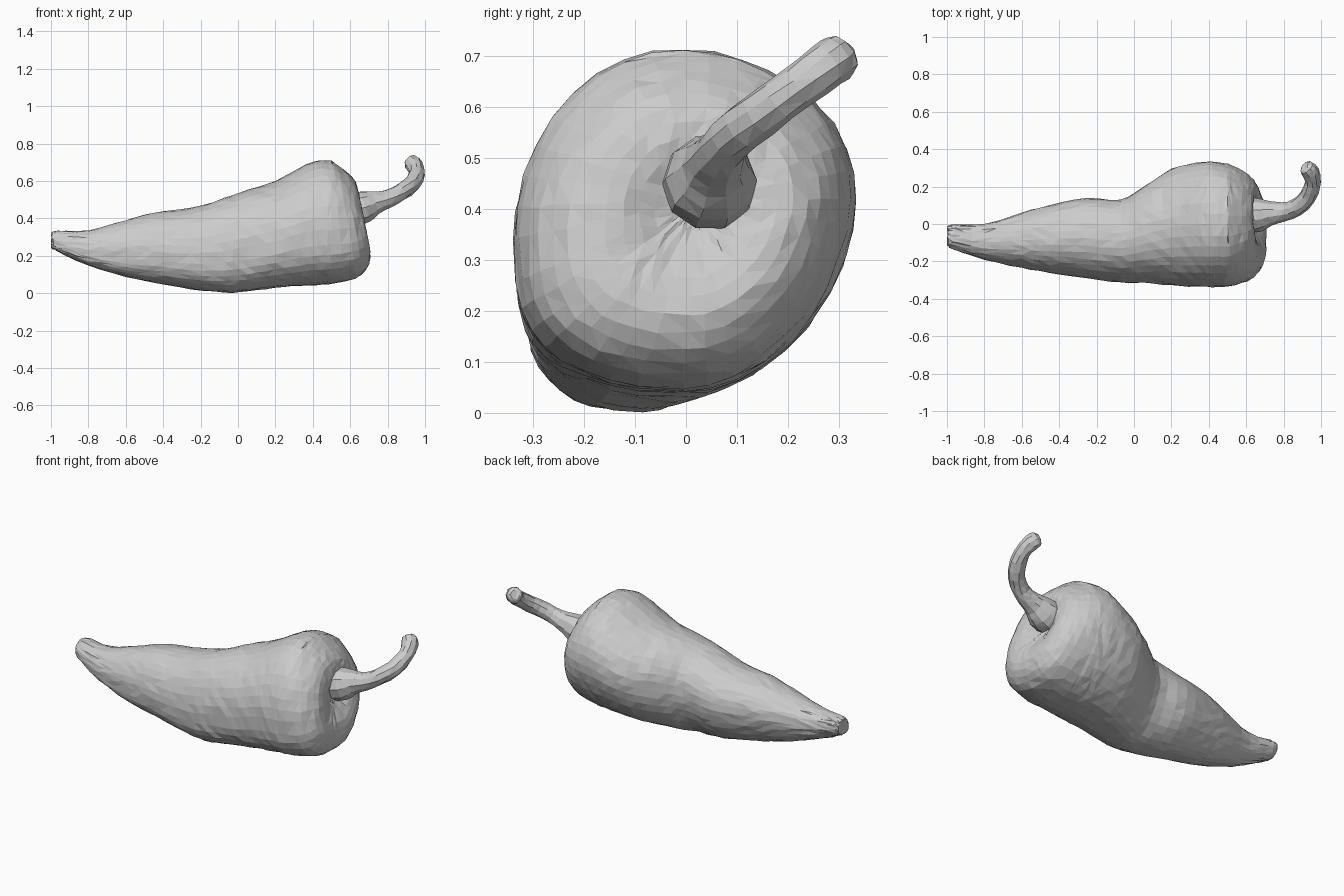
import bpy, bmesh, math, random
from mathutils import Vector

if "Cube" in bpy.data.objects:
    bpy.data.objects.remove(bpy.data.objects["Cube"])

random.seed(4)
SIDES = 36


def loft(name, rings, jitter=0.0):
    """Skin a list of closed rings, cap both ends, keep flat facets."""
    bm = bmesh.new()
    rows = []
    for ring in rings:
        row = []
        for p in ring:
            q = p + Vector([random.uniform(-jitter, jitter) for _ in range(3)])
            q.z = max(q.z, 0.0)
            q.x = max(q.x, -1.0)
            row.append(bm.verts.new(q))
        rows.append(row)
    n = len(rows[0])
    for a, b in zip(rows, rows[1:]):
        for i in range(n):
            j = (i + 1) % n
            bm.faces.new((a[i], a[j], b[j], b[i]))
    bm.faces.new(rows[0][::-1])
    bm.faces.new(rows[-1])
    bmesh.ops.triangulate(bm, faces=bm.faces[:])
    bmesh.ops.recalc_face_normals(bm, faces=bm.faces[:])
    me = bpy.data.meshes.new(name)
    bm.to_mesh(me)
    bm.free()
    ob = bpy.data.objects.new(name, me)
    bpy.context.collection.objects.link(ob)
    return ob


def smooth_rows(rows, steps):
    """Catmull-Rom interpolation through rows of numbers."""
    out = []
    last = len(rows) - 1
    for k in range(last):
        p0, p1, p2, p3 = (rows[max(0, min(last, k + d))] for d in (-1, 0, 1, 2))
        for s in range(steps):
            t = s / steps
            out.append([0.5 * (2 * b + (c - a) * t + (2 * a - 5 * b + 4 * c - d) * t * t
                               + (3 * b - a - 3 * c + d) * t ** 3)
                        for a, b, c, d in zip(p0, p1, p2, p3)])
    out.append(list(rows[-1]))
    return out


def section(x, y0, y1, z0, z1):
    """Lopsided body section: fuller lower front, flatter lower back."""
    cy, hy, cz, hz = (y0 + y1) / 2, (y1 - y0) / 2, (z0 + z1) / 2, (z1 - z0) / 2
    upper_back = 2.2 if x < 0.15 else 1.95
    pts = []
    for i in range(SIDES):
        a = 2 * math.pi * i / SIDES
        c, s = math.cos(a), math.sin(a)
        n = (upper_back if s > 0 else 1.83) if c > 0 else (2.07 if s > 0 else 2.6)
        u = math.copysign(abs(c) ** (2 / n), c)
        v = math.copysign(abs(s) ** (2 / n), s)
        pts.append(Vector((x, cy + hy * u, cz + hz * (v + 0.12 * u * (1 - v * v)))))
    return pts


# Pepper body: x, y min, y max, z min, z max
body = [
    (-0.997, -0.115, -0.012, 0.24, 0.325),
    (-0.965, -0.135, -0.003, 0.222, 0.333),
    (-0.80, -0.19, 0.00, 0.15, 0.335),
    (-0.60, -0.235, 0.06, 0.088, 0.39),
    (-0.45, -0.26, 0.10, 0.058, 0.43),
    (-0.25, -0.29, 0.138, 0.022, 0.455),
    (-0.07, -0.312, 0.13, 0.004, 0.51),
    (0.05, -0.315, 0.20, 0.010, 0.552),
    (0.20, -0.328, 0.295, 0.028, 0.60),
    (0.33, -0.335, 0.328, 0.04, 0.67),
    (0.42, -0.338, 0.335, 0.045, 0.71),
    (0.50, -0.335, 0.32, 0.05, 0.71),
]
rings = [section(*r) for r in smooth_rows(body, 3)]

# Shoulder rolling over into the dimple around the stem
rim = rings[-1]
hub = Vector((0.5, 0.03, 0.42))
shoulder = [(1.0, 0.50, 0.0), (0.93, 0.575, 0.16), (0.80, 0.632, 0.2), (0.62, 0.668, 0.2),
            (0.42, 0.668, 0.18), (0.25, 0.645, 0.1), (0.10, 0.625, 0.0)]
for scale, x, tilt in smooth_rows(shoulder, 2)[1:]:
    ring = []
    for p in rim:
        q = hub + (p - hub) * scale
        q.x = x - tilt * (q.z - 0.38) - 0.25 * tilt * q.y
        ring.append(q)
    rings.append(ring)
loft("pepper_body", rings, 0.003)

# Curled stem: x, y, z, radius
stem = [
    (0.62, 0.045, 0.445, 0.092),
    (0.67, 0.05, 0.46, 0.09),
    (0.73, 0.058, 0.483, 0.066),
    (0.80, 0.065, 0.503, 0.05),
    (0.87, 0.09, 0.54, 0.046),
    (0.93, 0.145, 0.585, 0.046),
    (0.956, 0.22, 0.64, 0.043),
    (0.945, 0.275, 0.68, 0.046),
    (0.922, 0.303, 0.70, 0.042),
    (0.914, 0.311, 0.706, 0.025),
]
path = smooth_rows(stem, 2)
stem_rings = []
for k, (x, y, z, r) in enumerate(path):
    d = Vector(path[min(k + 1, len(path) - 1)][:3]) - Vector(path[max(k - 1, 0)][:3])
    d.normalize()
    # reference axis never parallel to the stem direction
    side = d.cross(Vector((0.3, -0.6, 1.0))).normalized()
    up = side.cross(d)
    stem_rings.append([Vector((x, y, z)) + r * (math.cos(2 * math.pi * i / 10) * side
                       + math.sin(2 * math.pi * i / 10) * up) for i in range(10)])
loft("stem", stem_rings, 0.002)
